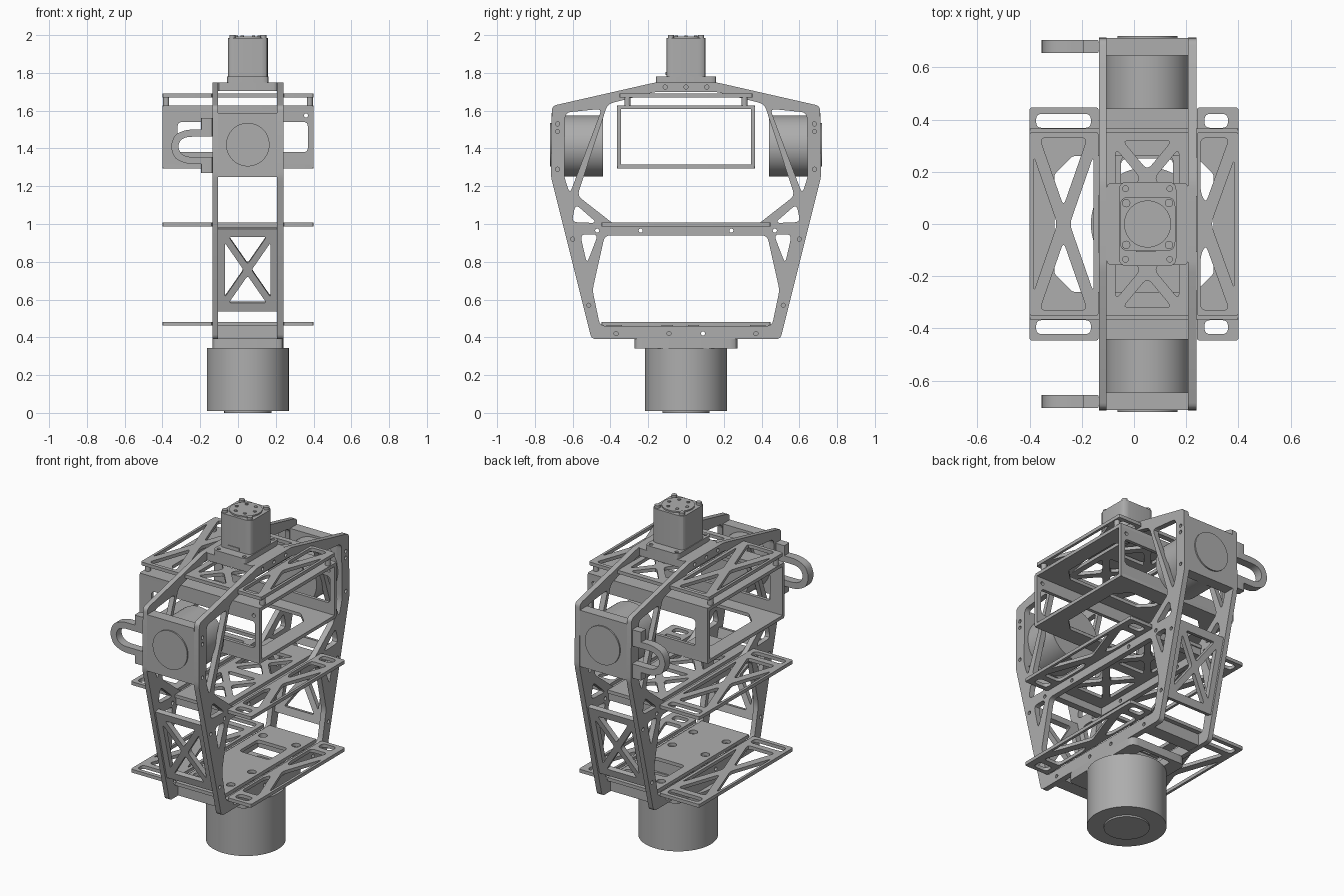
import bpy, math
from mathutils import Matrix, Vector

cube = bpy.data.objects.get("Cube")
if cube:
    bpy.data.objects.remove(cube, do_unlink=True)

grey = bpy.data.materials.new("machined_grey")
grey.use_nodes = True
grey.diffuse_color = (0.42, 0.42, 0.42, 1)
grey.node_tree.nodes["Principled BSDF"].inputs["Base Color"].default_value = (0.42, 0.42, 0.42, 1)

CX = 0.052             # centre line of the spine
IN0, IN1 = -0.105, 0.207  # gap between the side plates
FLAT = Matrix.Identity(4)
SIDE = Matrix(((0, 0, 1, 0), (1, 0, 0, 0), (0, 1, 0, 0), (0, 0, 0, 1)))    # drawn in y, z
FRONT = Matrix(((1, 0, 0, 0), (0, 0, -1, 0), (0, 1, 0, 0), (0, 0, 0, 1)))  # drawn in x, z


def rounded(points, r):
    """Round the corners of a closed polygon."""
    if r <= 0:
        return points
    out, n = [], len(points)
    for i in range(n):
        p, a, b = (Vector(points[k % n]) for k in (i, i - 1, i + 1))
        start = p + (a - p).normalized() * min(r, (a - p).length * 0.4)
        end = p + (b - p).normalized() * min(r, (b - p).length * 0.4)
        for k in range(5):
            t = k / 4
            out.append(start * (1 - t) ** 2 + p * 2 * t * (1 - t) + end * t * t)
    return out


def rect(x0, x1, y0, y1):
    return [(x0, y0), (x1, y0), (x1, y1), (x0, y1)]


def circle(x, y, r, n=12):
    return [(x + r * math.cos(i * math.tau / n), y + r * math.sin(i * math.tau / n)) for i in range(n)]


def flip(points):
    return [(-x, y) for x, y in points]


def truss(x0, x1, y0, y1, w):
    """Four triangular windows that leave an X of bars of width w."""
    cx, cy, a, b = (x0 + x1) / 2, (y0 + y1) / 2, (x1 - x0) / 2, (y1 - y0) / 2
    half = w * math.hypot(a, b) / 2
    dx, dy = half / b, half / a
    tris = []
    for s in (-1, 1):
        tris.append([(cx, cy + s * dy), (cx - a + dx, cy + s * b), (cx + a - dx, cy + s * b)])
        tris.append([(cx + s * dx, cy), (cx + s * a, cy - b + dy), (cx + s * a, cy + b - dy)])
    return tris


def finish(ob, name):
    ob.name = ob.data.name = name
    ob.data.materials.clear()
    ob.data.materials.append(grey)
    bpy.ops.object.select_all(action="DESELECT")
    ob.select_set(True)
    bpy.context.view_layer.objects.active = ob
    bpy.ops.object.shade_smooth_by_angle(angle=math.radians(28))
    return ob


def plate(name, outline, windows, lo, hi, frame=FLAT, r=0.012, rw=0.025, screws=(), place=None):
    """Flat plate with rounded windows and screw holes, from lo to hi along its normal."""
    curve = bpy.data.curves.new(name, "CURVE")
    curve.dimensions, curve.fill_mode = "2D", "BOTH"
    curve.extrude = (hi - lo) / 2
    loops = [rounded(outline, r)] + [rounded(w, rw) for w in windows]
    loops += [circle(x, y, 0.011) for x, y in screws]
    for loop in loops:
        sp = curve.splines.new("POLY")
        sp.points.add(len(loop) - 1)
        for pt, p in zip(sp.points, loop):
            pt.co = (p[0], p[1], 0, 1)
        sp.use_cyclic_u = True
    tmp = bpy.data.objects.new(name + "_outline", curve)
    bpy.context.collection.objects.link(tmp)
    bpy.context.view_layer.update()
    mesh = bpy.data.meshes.new_from_object(tmp.evaluated_get(bpy.context.evaluated_depsgraph_get()))
    bpy.data.objects.remove(tmp, do_unlink=True)
    ob = bpy.data.objects.new(name, mesh)
    bpy.context.collection.objects.link(ob)
    mesh.transform((place or frame) @ Matrix.Translation((0, 0, (lo + hi) / 2)))
    return finish(ob, name)


def box(name, x0, x1, y0, y1, z0, z1, r=0.0):
    return plate(name, rect(x0, x1, y0, y1), [], z0, z1, r=r)


def cylinder(name, centre, r, depth, along_y=False, n=64):
    rot = (math.pi / 2, 0, 0) if along_y else (0, 0, 0)
    bpy.ops.mesh.primitive_cylinder_add(vertices=n, radius=r, depth=depth, location=centre, rotation=rot)
    return finish(bpy.context.object, name)


# Side plates
outline = [(-0.16, 1.75), (0.16, 1.75), (0.71, 1.625), (0.715, 1.25),
           (0.50, 0.39), (-0.50, 0.39), (-0.715, 1.25), (-0.71, 1.625)]
corner_slot = [(0.64, 1.59), (0.445, 1.61), (0.615, 1.16), (0.645, 1.25)]
gusset = [(0.585, 1.105), (0.605, 1.01), (0.47, 1.005)]
leg_slot = [(0.56, 0.945), (0.465, 0.945), (0.525, 0.79)]
upper = [(0.16, 1.70), (0.415, 1.635), (0.575, 1.15), (0.37, 0.99)]
lower = [(0.43, 0.94), (0.495, 0.65), (0.455, 0.46)]
windows = [upper + flip(upper)[::-1], lower + flip(lower)[::-1]]
for w in (corner_slot, gusset, leg_slot):
    windows += [w, flip(w)]
screws = [(0, 1.725)]
for s in (-1, 1):
    screws += [(s * y, z) for y, z in ((0.11, 1.725), (0.68, 1.53), (0.68, 1.49), (0.68, 1.29), (0.6, 0.92),
                                       (0.47, 0.965), (0.24, 0.965), (0.515, 0.57), (0.37, 0.42), (0.09, 0.42))]
for name, lo, hi in (("right_side_plate", -0.135, IN0), ("left_side_plate", IN1, 0.24)):
    plate(name, outline, windows, lo, hi, SIDE, r=0.025, rw=0.03, screws=screws)

# Shelves: outer wings with X windows and a centre panel, on three levels
wing_right = truss(-0.385, -0.155, -0.33, 0.33, 0.045)
wing_left = [[(0.385, -0.25), (0.385, 0.25), (0.295, 0)]]
for s in (-1, 1):
    wing_left.append([(0.255, s * 0.33), (0.365, s * 0.33), (0.275, s * 0.08), (0.255, s * 0.12)])
end_slots = [rect(-0.375, -0.165, s * 0.395 - 0.027, s * 0.395 + 0.027) for s in (-1, 1)]
end_slots_left = [rect(0.27, 0.36, s * 0.395 - 0.027, s * 0.395 + 0.027) for s in (-1, 1)]
open_centre = truss(-0.07, 0.172, 0.03, 0.32, 0.04) + truss(-0.07, 0.172, -0.32, -0.03, 0.04)
solid_centre = [rect(-0.05, 0.15, 0.08, 0.26)]
solid_centre += [circle(CX + x, y, 0.025) for x in (-0.11, 0.11) for y in (-0.3, -0.1, 0.32)]
for level, z, half, centre in (("top", 1.67, 0.352, open_centre), ("middle", 0.988, 0.447, open_centre),
                               ("bottom", 0.462, 0.447, solid_centre)):
    ends = level != "top"
    plate(level + "_shelf_right_wing", rect(-0.40, -0.136, -half, half),
          wing_right + (end_slots if ends else []), z, z + 0.02)
    plate(level + "_shelf_left_wing", rect(0.241, 0.40, -half, half),
          wing_left + (end_slots_left if ends else []), z, z + 0.02)
    plate(level + "_shelf_centre", rect(IN0, IN1, -half, half), centre, z, z + 0.02, r=0)

# Open box frame hung under the top shelf
cut = [(-0.305, -0.19), (-0.235, -0.26), (0.235, -0.26), (0.305, -0.19),
       (0.305, 0.19), (0.235, 0.26), (-0.235, 0.26), (-0.305, 0.19)]
for name, z in (("box_frame_top", 1.608), ("box_frame_bottom", 1.295)):
    plate(name, rect(-0.40, 0.40, -0.365, 0.365), [cut], z, z + 0.02, rw=0.01)
for name, y in (("box_frame_front", 0.345), ("box_frame_back", -0.365)):
    plate(name, rect(-0.40, 0.40, 1.297, 1.626), [rect(-0.32, 0.37, 1.38, 1.54)],
          y, y + 0.02, FRONT, screws=[(0.36, 1.575)])
for x in (-0.38, 0.38):
    for y in (-0.31, 0.31):
        cylinder("shelf_standoff", (x, y, 1.65), 0.016, 0.05, n=16)

# Parts repeated at the front and back ends
hook = [(-0.15, 1.50), (-0.27, 1.50), (-0.335, 1.475), (-0.358, 1.41), (-0.335, 1.345), (-0.27, 1.318),
        (-0.15, 1.318), (-0.15, 1.355), (-0.27, 1.355), (-0.305, 1.375), (-0.318, 1.41),
        (-0.305, 1.445), (-0.27, 1.462), (-0.15, 1.462)]
for end, s in (("front", -1), ("back", 1)):
    # Drive with square cover and round cap
    cylinder(end + "_drive_body", (CX, s * 0.55, 1.413), 0.162, 0.22, True)
    lo, hi = sorted((s * 0.645, s * 0.712))
    box(end + "_drive_cover", IN0, IN1, lo, hi, 1.25, 1.588)
    cylinder(end + "_drive_cap", (CX, s * 0.712, 1.42), 0.115, 0.016, True)
    # Cable hook
    plate(end + "_cable_hook", hook, [], -s * 0.68 - 0.025, -s * 0.68 + 0.025, FRONT, r=0.03)
    for z0, z1 in ((1.462, 1.56), (1.27, 1.355)):
        box(end + "_hook_foot", -0.195, -0.135, s * 0.68 - 0.025, s * 0.68 + 0.025, z0, z1, 0.008)
    # Sloped X brace between the legs
    tilt = Matrix.Translation((0, s * 0.565, 0.76)) @ Matrix.Rotation(-s * math.atan(0.25), 4, "X") @ FRONT
    plate(end + "_leg_brace", rect(IN0, IN1, -0.225, 0.225), truss(-0.07, 0.172, -0.18, 0.18, 0.035),
          -0.015, 0.015, r=0, rw=0.015, place=tilt)
    # Cross bars under the shelves
    lo, hi = sorted((s * 0.40, s * 0.44))
    box(end + "_middle_cross_bar", IN0, IN1, lo, hi, 0.945, 0.988)
    lo, hi = sorted((s * 0.34, s * 0.42))
    box(end + "_bottom_cross_bar", IN0, IN1, lo, hi, 0.392, 0.462)

# Base
plate("base_flange", rect(-0.135, 0.24, -0.273, 0.273), [rect(-0.05, 0.15, 0.08, 0.25)], 0.342, 0.392, r=0.04)
for y in (-0.1, 0.04):
    box("base_spacer", IN0, IN1, y - 0.03, y + 0.03, 0.39, 0.463)
cylinder("base_drum", (CX, 0, 0.177), 0.217, 0.334, n=96)
cylinder("base_cap", (CX, 0, 0.01), 0.125, 0.02)

# Head
corners = [(CX + sx * 0.085, sy * 0.135) for sx in (-1, 1) for sy in (-1, 1)]
box("head_bridge", IN0, IN1, -0.157, 0.157, 1.705, 1.75, 0.02)
plate("head_flange", rect(CX - 0.11, CX + 0.11, -0.16, 0.16), [], 1.75, 1.782, r=0.03, screws=corners)
box("head_motor", CX - 0.106, CX + 0.106, -0.104, 0.104, 1.78, 1.985, 0.035)
box("head_motor_label", CX - 0.045, CX + 0.03, -0.108, -0.10, 1.79, 1.805)
cylinder("head_rotor", (CX, 0, 1.987), 0.09, 0.012)
for i in range(6):
    a = i * math.tau / 6
    cylinder("rotor_bolt", (CX + 0.06 * math.cos(a), 0.06 * math.sin(a), 1.994), 0.009, 0.008, n=12)
for sx in (-1, 1):
    for sy in (-1, 1):
        cylinder("head_bolt", (CX + sx * 0.082, sy * 0.08, 1.985), 0.016, 0.03, n=16)
